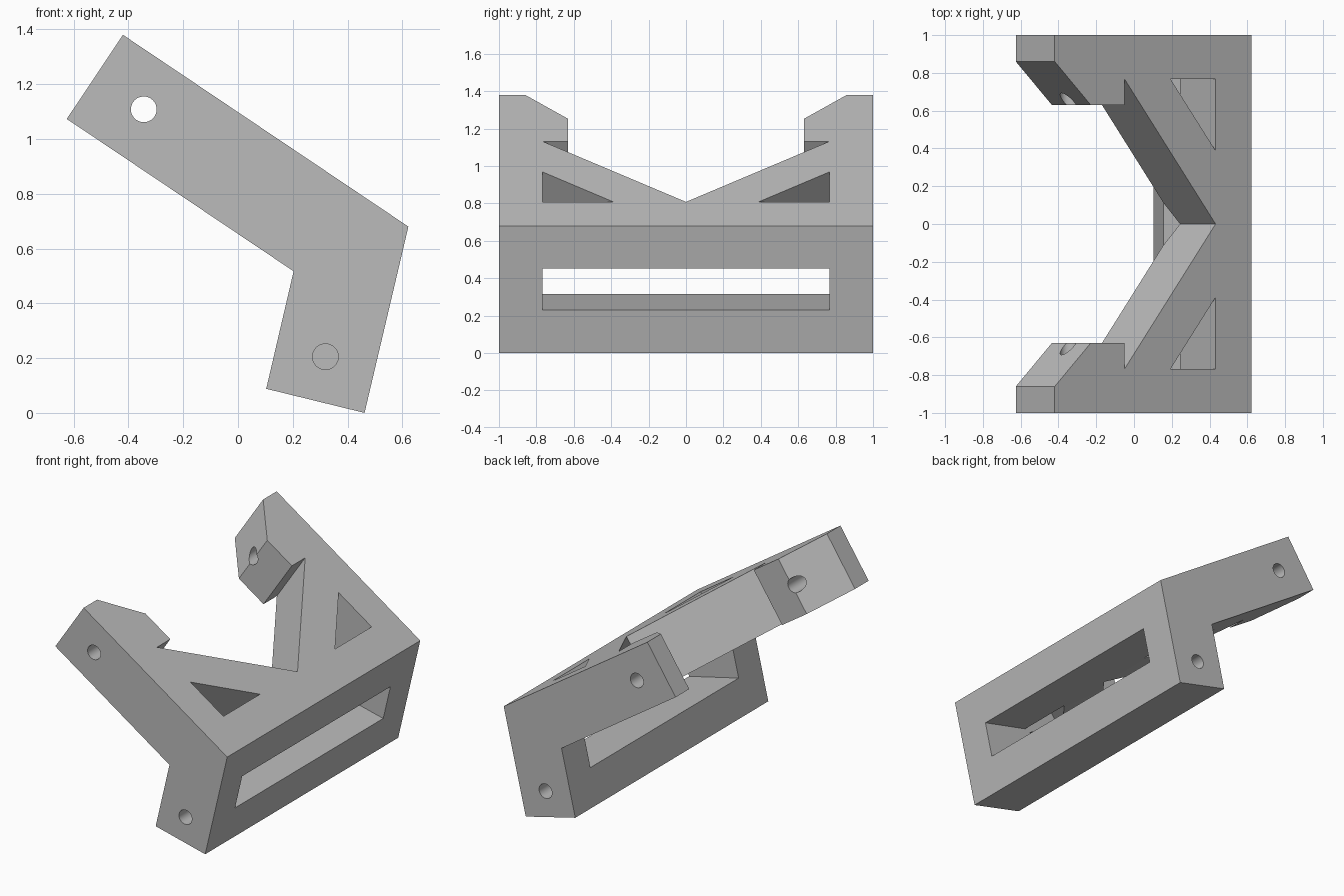
import bpy, bmesh
from mathutils import Vector, Matrix

cube = bpy.data.objects.get("Cube")
if cube:
    bpy.data.objects.remove(cube, do_unlink=True)

grey = bpy.data.materials.new("plain grey")
grey.use_nodes = True
grey.diffuse_color = (0.5, 0.5, 0.5, 1)
grey.node_tree.nodes["Principled BSDF"].inputs["Base Color"].default_value = (0.5, 0.5, 0.5, 1)


def frame(origin, x_axis, y_axis):
    """Local axes placed on a face; z follows from x and y."""
    x, y = Vector(x_axis).normalized(), Vector(y_axis).normalized()
    m = Matrix((x, y, x.cross(y))).transposed().to_4x4()
    m.translation = origin
    return m


def prism(name, points, low, high, matrix):
    """Extrude a flat outline from low to high along the frame's z."""
    bm = bmesh.new()
    face = bm.faces.new([bm.verts.new((a, b, low)) for a, b in points])
    new = bmesh.ops.extrude_face_region(bm, geom=[face])["geom"]
    verts = [v for v in new if isinstance(v, bmesh.types.BMVert)]
    bmesh.ops.translate(bm, verts=verts, vec=(0, 0, high - low))
    bmesh.ops.recalc_face_normals(bm, faces=bm.faces)
    bm.transform(matrix)
    mesh = bpy.data.meshes.new(name)
    bm.to_mesh(mesh)
    bm.free()
    mesh.materials.append(grey)
    obj = bpy.data.objects.new(name, mesh)
    bpy.context.collection.objects.link(obj)
    return obj


def cut(target, cutter):
    """Subtract the cutter and remove it."""
    mod = target.modifiers.new(cutter.name, "BOOLEAN")
    mod.operation, mod.solver, mod.object = "DIFFERENCE", "EXACT", cutter
    bpy.context.view_layer.objects.active = target
    bpy.ops.object.modifier_apply(modifier=mod.name)
    bpy.data.objects.remove(cutter, do_unlink=True)


# Bent side profile, extruded across the full width
tip, bend, foot = (-0.42, 1.38), (0.622, 0.68), (0.462, 0)
outline = [tip, bend, foot, (0.103, 0.088), (0.203, 0.517), (-0.625, 1.073)]
bracket = prism("bent_bracket", outline, -1, 1, frame((0, 0, 0), (1, 0, 0), (0, 0, 1)))

# Frames on the outer faces of the arm and the leg, with z pointing inward
arm = frame((bend[0], 0, bend[1]), (tip[0] - bend[0], 0, tip[1] - bend[1]), (0, 1, 0))
leg = frame((foot[0], 0, foot[1]), (bend[0] - foot[0], 0, bend[1] - foot[1]), (0, 1, 0))

# Central V opening with undercuts behind the two clamp pads
half = [(0.229, 0), (0.81, 0.768), (0.81, 0.63), (1.025, 0.63), (1.355, 0.96)]
notch = half + [(s, -y) for s, y in reversed(half[1:])]
cut(bracket, prism("notch", notch, -0.1, 0.42, arm))

# Long slot through the leg
slot = [(0.236, -0.768), (0.464, -0.768), (0.464, 0.768), (0.236, 0.768)]
cut(bracket, prism("slot", slot, -0.1, 0.5, leg))

# Triangular windows and side screw holes, the same on both sides
for side in (-1, 1):
    window = [(0.229, 0.388 * side), (0.229, 0.768 * side), (0.517, 0.768 * side)]
    cut(bracket, prism("window", window, -0.1, 0.42, arm))
    for x, z in ((-0.344, 1.108), (0.319, 0.205)):
        bpy.ops.mesh.primitive_cylinder_add(vertices=48, radius=0.047, depth=0.5,
                                            location=(x, 0.85 * side, z),
                                            rotation=(1.570796, 0, 0))
        hole = bpy.context.object
        hole.data.materials.append(grey)
        cut(bracket, hole)

# Smooth the bores, keep the flat faces crisp
bpy.ops.object.select_all(action="DESELECT")
bracket.select_set(True)
bpy.context.view_layer.objects.active = bracket
bpy.ops.object.shade_smooth_by_angle(angle=0.5)
